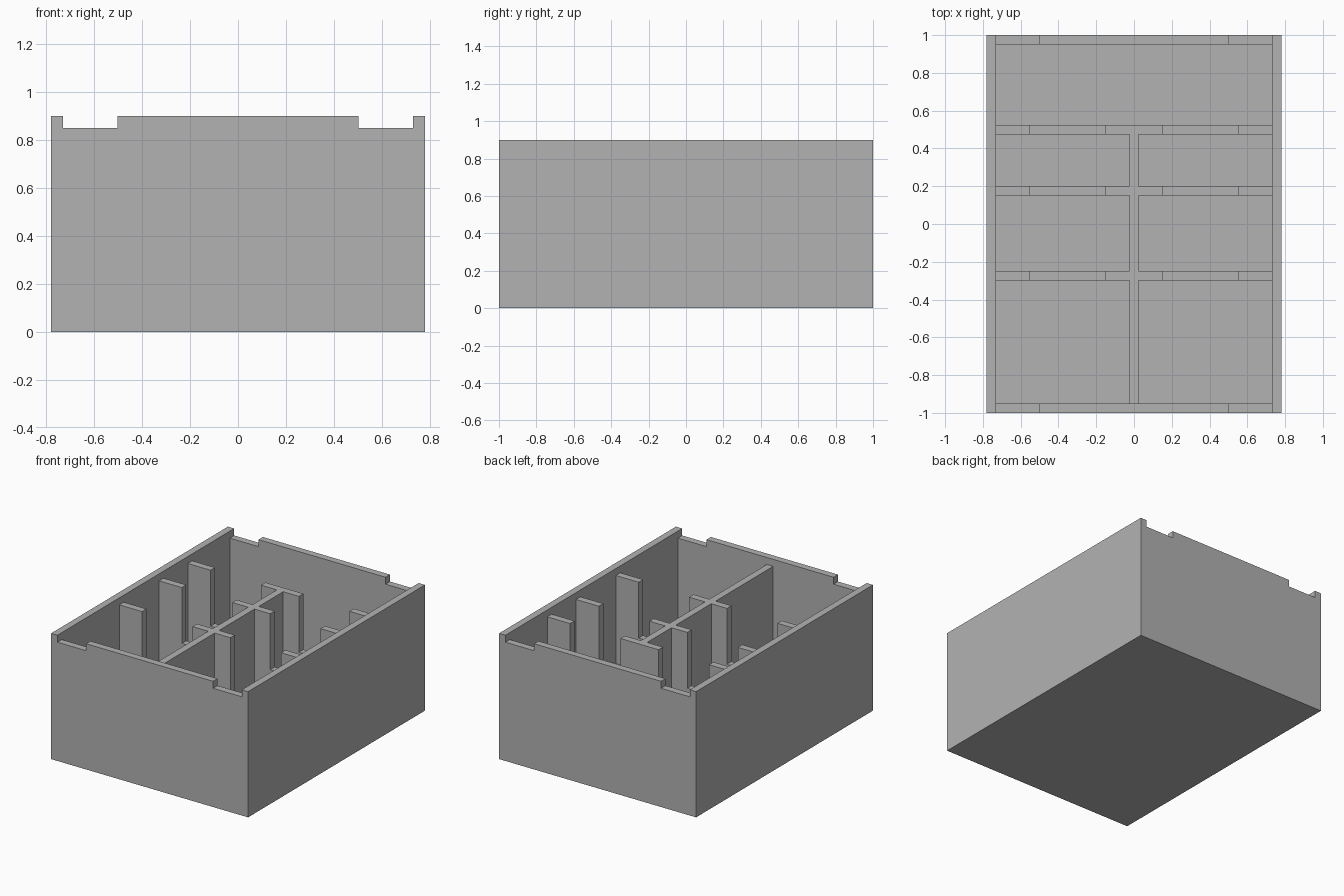
import bpy, bmesh

if "Cube" in bpy.data.objects:
    bpy.data.objects.remove(bpy.data.objects["Cube"])

HALF_X, HALF_Y, HEIGHT = 0.78, 1.0, 0.9
WALL = 0.05                    # thickness of every wall and the floor
IN_X, IN_Y = HALF_X - WALL, HALF_Y - WALL
RIM = 0.85                     # height of dividers and rim notches
SILL = 0.45                    # height of the low part of the dividers
MID = WALL / 2

grey = bpy.data.materials.new("grey")
grey.diffuse_color = (0.448, 0.448, 0.448, 1)
grey.use_nodes = True
grey.node_tree.nodes["Principled BSDF"].inputs["Base Color"].default_value = grey.diffuse_color


def panel(name, outline, y0, y1):
    """Extrude an x-z outline from y0 to y1."""
    bm = bmesh.new()
    face = bm.faces.new([bm.verts.new((x, y0, z)) for x, z in outline])
    ext = bmesh.ops.extrude_face_region(bm, geom=[face])
    for v in ext["geom"]:
        if isinstance(v, bmesh.types.BMVert):
            v.co.y = y1
    bmesh.ops.recalc_face_normals(bm, faces=bm.faces)
    mesh = bpy.data.meshes.new(name)
    bm.to_mesh(mesh)
    bm.free()
    mesh.materials.append(grey)
    obj = bpy.data.objects.new(name, mesh)
    bpy.context.collection.objects.link(obj)
    return obj


def rect(x0, x1, z0, z1):
    return [(x0, z0), (x1, z0), (x1, z1), (x0, z1)]


# Floor slab
panel("floor", rect(-HALF_X, HALF_X, 0, WALL), -HALF_Y, HALF_Y)

# Long side walls
for side, s in (("left", -1), ("right", 1)):
    panel(side + "_wall", rect(s * IN_X, s * HALF_X, WALL, HEIGHT), -HALF_Y, HALF_Y)

# End walls with a notch at each end of the rim
NOTCH = 0.503
end = [(-IN_X, WALL), (IN_X, WALL), (IN_X, RIM), (NOTCH, RIM),
       (NOTCH, HEIGHT), (-NOTCH, HEIGHT), (-NOTCH, RIM), (-IN_X, RIM)]
panel("front_wall", end, -HALF_Y, -IN_Y)
panel("back_wall", end, IN_Y, HALF_Y)

# Lengthwise centre divider, stopping short of the back compartment
panel("centre_divider", rect(-MID, MID, WALL, RIM), -IN_Y, 0.525)

# Cross dividers, each with a wide opening above a low sill
for i, y in enumerate((-0.275, 0.175, 0.5)):
    for side, s in (("left", -1), ("right", 1)):
        half = [(MID, WALL), (IN_X, WALL), (IN_X, RIM), (0.55, RIM),
                (0.55, SILL), (0.15, SILL), (0.15, RIM), (MID, RIM)]
        panel(f"cross_divider_{side}_{i + 1}", [(s * x, z) for x, z in half],
              y - MID, y + MID)
